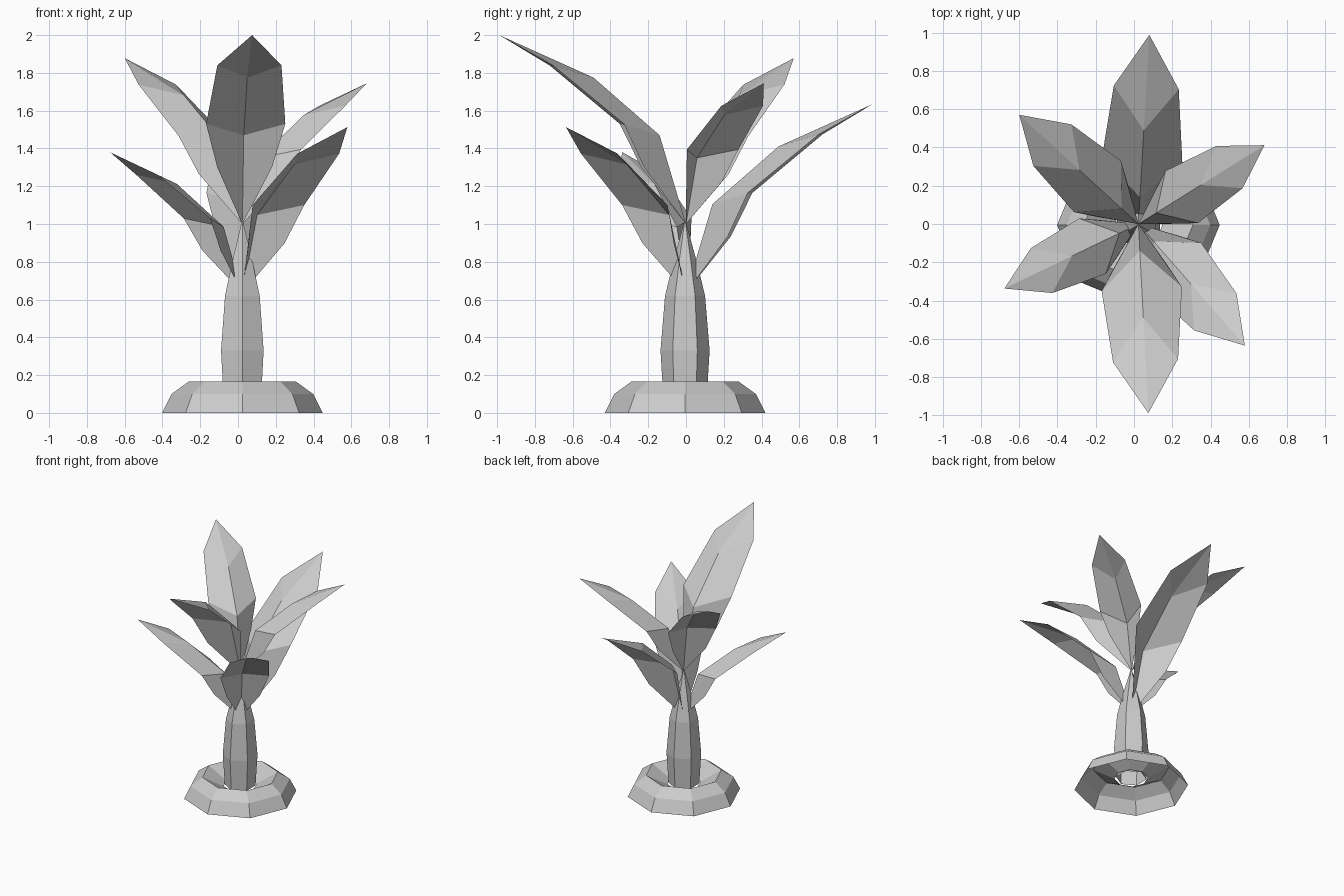
import bpy
import math

if "Cube" in bpy.data.objects:
    bpy.data.objects.remove(bpy.data.objects["Cube"])

CX = 0.023  # plant axis


def make_object(name, verts, faces):
    mesh = bpy.data.meshes.new(name)
    mesh.from_pydata(verts, [], faces)
    mesh.update()
    obj = bpy.data.objects.new(name, mesh)
    bpy.context.collection.objects.link(obj)
    return obj


def lathe(name, profile, sides, phase):
    """Open shell turned from (radius, z) points around the plant axis."""
    verts, faces = [], []
    for r, z in profile:
        for i in range(sides):
            a = phase + 2 * math.pi * i / sides
            verts.append((CX + r * math.cos(a), -0.005 + r * math.sin(a), z))
    for k in range(len(profile) - 1):
        for i in range(sides):
            j = (i + 1) % sides
            faces.append((k * sides + i, k * sides + j,
                          (k + 1) * sides + j, (k + 1) * sides + i))
    return make_object(name, verts, faces)


# Leaf pattern as (outward, half width, rise): midrib points, then rim points
MIDRIB = [(0, 0, 0), (0.14, 0, 0.47), (0.49, 0, 0.775), (0.99, 0, 1.0)]
RIM = [(0.23, 0.145, 0.30), (0.34, 0.21, 0.53), (0.715, 0.17, 0.84)]


def leaf(name, angle, base_z, reach, rise):
    """Folded blade: two mirrored halves hinged on the midrib."""
    ca, sa = math.cos(math.radians(angle)), math.sin(math.radians(angle))
    left = [(r, -w, h) for r, w, h in RIM]
    verts = []
    for r, w, h in MIDRIB + RIM + left:
        r, w = r * reach, w * (reach + rise) / 2
        verts.append((CX + r * ca - w * sa, r * sa + w * ca, base_z + h * rise))
    faces = [(0, 4, 5, 1), (1, 5, 6, 2), (2, 6, 3),
             (0, 1, 8, 7), (1, 2, 9, 8), (2, 3, 9)]
    return make_object(name, verts, faces)


# Hollow eight-sided base with a sunken dish
lathe("base", [(0.425, 0), (0.375, 0.10), (0.285, 0.165), (0.125, 0.08)], 8, 0)

# Six-sided trunk tapering to a point
lathe("trunk", [(0.115, 0.08), (0.130, 0.33), (0.106, 0.62),
                (0.062, 0.80), (0.002, 1.02)], 6, math.pi / 2)

# Two whorls of three leaves: long, short, medium
SIZES = [("long", 0, 1.0, 1.0), ("short", 119, 0.785, 0.745),
         ("medium", 224.5, 0.853, 0.878)]
for tier, start, base_z in (("upper", -87, 1.0), ("lower", 86.7, 0.635)):
    for size, turn, reach, rise in SIZES:
        leaf(f"{tier}_{size}_leaf", start + turn, base_z, reach, rise)
